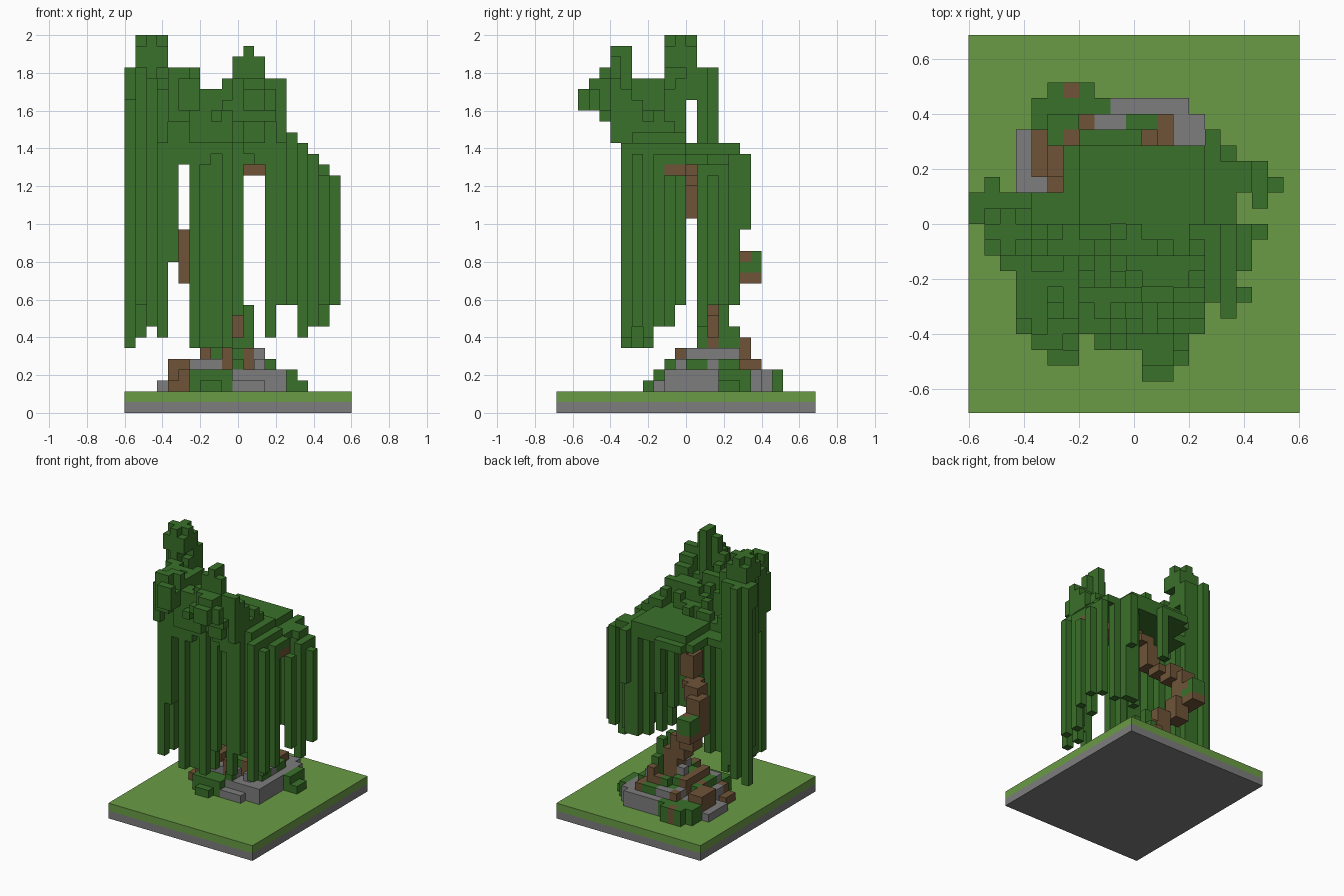
import bpy
import bmesh
import random
from mathutils import Vector

random.seed(4)
UNIT = 2 / 35
ORIGIN = Vector((-10.5, -12, 0))

old = bpy.data.objects.get("Cube")
if old:
    bpy.data.objects.remove(old, do_unlink=True)


def material(name, r, g, b):
    mat = bpy.data.materials.new(name)
    mat.use_nodes = True
    mat.diffuse_color = (r, g, b, 1)
    shader = mat.node_tree.nodes["Principled BSDF"]
    shader.inputs["Base Color"].default_value = (r, g, b, 1)
    shader.inputs["Roughness"].default_value = 0.9
    return mat


LEAF = material("leaf green", .042, .165, .023)
GRASS = material("grass green", .143, .33, .06)
STONE = material("stone grey", .205, .205, .205)
BARK = material("bark brown", .157, .088, .039)

# Each filled cell of the block grid remembers the part it belongs to
cells = {}


def fill(part, xs, ys, zs):
    for x in range(*xs):
        for y in range(*ys):
            for z in range(*zs):
                cells[x, y, z] = part


def mound(part, x0, x1, y0, y1, top):
    fill(part, (x0, x1), (y0, y1), (2, top))


# Rough dome of mixed rock, moss and root blocks
for x in range(5, 15):
    for y in range(9, 19):
        r2 = ((x - 9.5) / 6) ** 2 + ((y - 14) / 6) ** 2
        top = 2 + round(5 * (1 - r2)) - random.choice((0, 0, 1))
        mound("rocks", x, x + 1, y, y + 1, min(top, 4))
        part = random.choice(("rocks", "rocks", "moss", "moss", "roots"))
        fill(part, (x, x + 1), (y, y + 1), (4, top))

# Placed rocks, moss and roots around the dome
mound("rocks", 10, 15, 10, 13, 4)
mound("rocks", 12, 13, 12, 17, 6)
mound("rocks", 13, 15, 12, 19, 4)
mound("rocks", 9, 14, 18, 20, 4)
mound("rocks", 3, 5, 14, 18, 3)
mound("rocks", 6, 9, 11, 12, 5)
mound("rocks", 8, 10, 18, 19, 5)
mound("moss", 6, 10, 9, 11, 4)
mound("moss", 7, 9, 8, 9, 3)
mound("moss", 15, 16, 15, 18, 4)
mound("moss", 16, 17, 15, 17, 3)
mound("moss", 4, 8, 18, 20, 4)
mound("moss", 8, 9, 19, 20, 4)
mound("moss", 5, 8, 20, 21, 4)
mound("moss", 10, 12, 18, 19, 5)
mound("moss", 11, 12, 13, 14, 10)
mound("moss", 11, 12, 15, 16, 10)
mound("moss", 11, 12, 16, 17, 8)
mound("roots", 4, 6, 15, 18, 5)
mound("roots", 5, 6, 14, 15, 4)
mound("roots", 4, 6, 11, 13, 3)
mound("roots", 5, 6, 11, 12, 4)
mound("roots", 7, 8, 12, 17, 6)
mound("roots", 6, 7, 20, 21, 4)
mound("roots", 7, 8, 18, 19, 5)
mound("roots", 11, 12, 17, 18, 7)
mound("roots", 12, 13, 17, 19, 5)
mound("roots", 11, 12, 14, 15, 7)

# Crooked trunk, swept along a bent path
path = [Vector(p) for p in ((9, 14, 3), (9, 14, 8), (5, 15, 12), (5, 15, 16),
                            (7, 13, 17), (8, 12, 18), (8, 12, 20), (10, 11, 22))]
for a, b in zip(path, path[1:]):
    for step in range(9):
        x, y, z = (round(c) for c in a.lerp(b, step / 8))
        fill("trunk", (x, x + 2), (y, y + 2), (z, z + 1))

# Leafy knot on the outer bend of the trunk
fill("moss", (5, 7), (17, 19), (13, 15))
fill("trunk", (5, 7), (17, 19), (12, 13))
fill("trunk", (6, 7), (17, 18), (14, 15))


# Canopy height: high in front and on one side, sloping down elsewhere
def crown_top(x, y):
    if x < 4 and y >= 10:
        return 32
    top = 31 if x < 7 and y < 10 else round(30 - .8 * max(0, y - 6))
    top = max(top, 25 if y < 17 else 24)
    if y >= 12 and (x >= 15 or x < 7):
        top = 24
    return min(top, 41 - x) if x >= 15 else top


spans = [(4, 14), (3, 15), (3, 15), (3, 17), (3, 17), (2, 18), (2, 18),
         (1, 18), (0, 17), (0, 17), (6, 20), (6, 19), (6, 16), (7, 11)]
for y, (x0, x1) in enumerate(spans, 4):
    for x in range(x0, x1):
        top = crown_top(x, y)
        bottom = {4: 27, 5: 25}.get(y, min(23, top - 1))
        if x < 4 and y >= 10:
            bottom = 29 if y == 12 else 25
        if y < 12 and x < 15:
            top -= random.choice((0, 0, 1, 2))
        if y < 7:
            bottom += random.choice((0, 0, 1, 2))
        fill("canopy", (x, x + 1), (y, y + 1), (bottom, top))

# Leafy peaks and clumps on the crown
fill("canopy", (1, 4), (10, 13), (32, 34))
fill("canopy", (1, 4), (11, 12), (34, 35))
fill("canopy", (2, 3), (10, 13), (34, 35))
fill("canopy", (10, 13), (5, 6), (29, 33))
fill("canopy", (11, 12), (5, 7), (29, 34))
fill("canopy", (10, 13), (4, 5), (27, 31))
fill("canopy", (11, 13), (3, 4), (28, 31))
fill("canopy", (13, 14), (3, 4), (28, 30))
fill("canopy", (11, 13), (2, 3), (28, 30))
fill("canopy", (4, 6), (4, 5), (27, 32))
fill("canopy", (5, 7), (5, 6), (29, 32))
fill("canopy", (5, 7), (3, 4), (28, 31))
fill("canopy", (13, 15), (5, 6), (27, 31))
fill("canopy", (9, 10), (5, 6), (28, 31))

# Limb reaching sideways under the crown
fill("trunk", (11, 18), (10, 12), (22, 23))

# Hanging strands, grouped by the height of their tips
strands = {
    6: [(0, 13), (6, 6), (7, 7), (8, 7), (9, 6), (9, 8)],
    7: [(1, 14), (3, 6), (3, 8), (3, 13), (13, 6), (16, 8), (16, 6)],
    8: [(2, 9), (2, 10), (2, 13), (6, 7), (17, 7), (17, 9), (18, 13)],
    9: [(10, 7), (10, 9)],
    10: [(1, 11), (1, 13), (14, 6), (13, 15), (14, 16), (15, 16),
         (18, 15), (16, 15), (15, 7)],
    14: [(4, 6), (4, 7)],
    17: [(15, 17), (10, 17)],
}
for tip, places in strands.items():
    for x, y in places:
        crown = 32 if (x, y) == (1, 14) else crown_top(x, y)
        fill("strands", (x, x + 1), (y, y + 1), (tip, crown))
fill("strands", (18, 19), (11, 12), (10, 22))
fill("strands", (19, 20), (14, 15), (10, 22))


# Turn each part's cells into a mesh of its open sides
def build(part, mat):
    bm = bmesh.new()
    corners = {}

    def corner(p):
        key = tuple(p)
        if key not in corners:
            corners[key] = bm.verts.new((Vector(key) + ORIGIN) * UNIT)
        return corners[key]

    for cell in [c for c, owner in cells.items() if owner == part]:
        for axis in range(3):
            for side in (0, 1):
                beside = list(cell)
                beside[axis] += 2 * side - 1
                if tuple(beside) in cells:
                    continue
                u, v = (axis + 1) % 3, (axis + 2) % 3
                loop = []
                for du, dv in ((0, 0), (1, 0), (1, 1), (0, 1)):
                    p = list(cell)
                    p[axis] += side
                    p[u] += du
                    p[v] += dv
                    loop.append(corner(p))
                bm.faces.new(loop if side else loop[::-1])
    flat = [e for e in bm.edges if len(e.link_faces) == 2]
    bmesh.ops.dissolve_limit(bm, angle_limit=.01, verts=bm.verts[:], edges=flat)
    mesh = bpy.data.meshes.new(part)
    bm.to_mesh(mesh)
    bm.free()
    mesh.materials.append(mat)
    bpy.context.collection.objects.link(bpy.data.objects.new(part, mesh))


for part, mat in (("rocks", STONE), ("moss", LEAF), ("roots", BARK),
                  ("trunk", BARK), ("canopy", LEAF), ("strands", LEAF)):
    build(part, mat)

# Ground plate: stone below, grass above
for level, (name, mat) in enumerate((("base_stone", STONE), ("base_grass", GRASS))):
    bpy.ops.mesh.primitive_cube_add(size=1, location=(0, 0, (level + .5) * UNIT))
    plate = bpy.context.object
    plate.name = name
    plate.scale = (21 * UNIT, 24 * UNIT, UNIT)
    plate.data.materials.append(mat)
